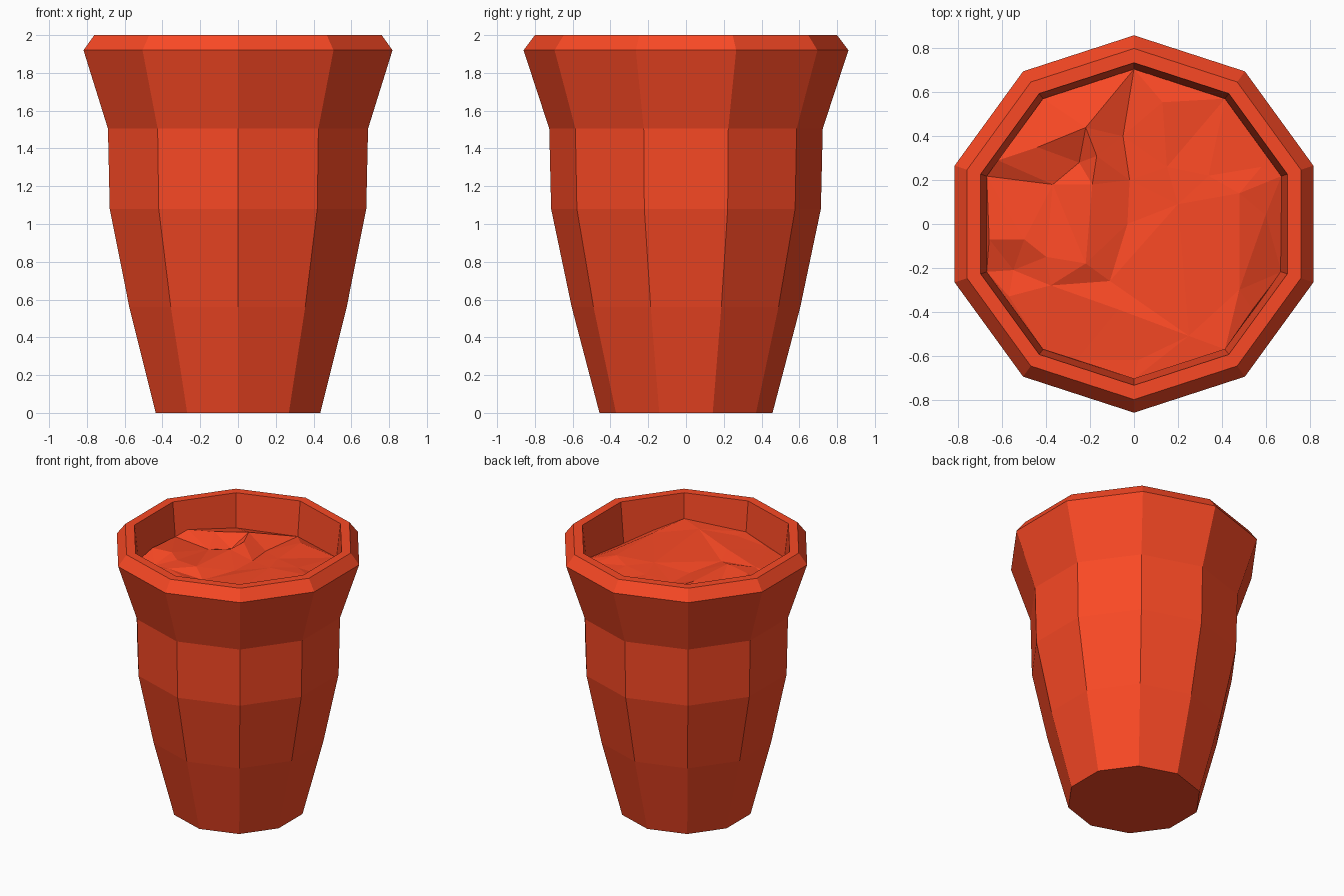
import bpy, bmesh, math
from mathutils import Vector
from mathutils.geometry import delaunay_2d_cdt

if "Cube" in bpy.data.objects:
    bpy.data.objects.remove(bpy.data.objects["Cube"])

SIDES = 10
clay = bpy.data.materials.new("terracotta")
clay.diffuse_color = (0.95, 0.066, 0.018, 1)
clay.use_nodes = True
clay.node_tree.nodes["Principled BSDF"].inputs["Base Color"].default_value = clay.diffuse_color


def ring_xy(r):
    return [(r * math.cos(math.pi / 2 + 2 * math.pi * i / SIDES),
             r * math.sin(math.pi / 2 + 2 * math.pi * i / SIDES)) for i in range(SIDES)]


def add_object(name, bm):
    bmesh.ops.recalc_face_normals(bm, faces=bm.faces)
    mesh = bpy.data.meshes.new(name)
    bm.to_mesh(mesh)
    bm.free()
    mesh.materials.append(clay)
    obj = bpy.data.objects.new(name, mesh)
    bpy.context.collection.objects.link(obj)
    return obj


# Pot: ten-sided profile, outside up, over the rim and down the inner wall
profile = [(0.458, 0), (0.605, 0.56), (0.714, 1.08), (0.724, 1.505),
           (0.86, 1.92), (0.80, 2.0), (0.735, 2.0), (0.698, 1.66)]
bm = bmesh.new()
rings = [[bm.verts.new((x, y, z)) for x, y in ring_xy(r)] for r, z in profile]
for a, b in zip(rings, rings[1:]):
    for i in range(SIDES):
        j = (i + 1) % SIDES
        bm.faces.new((a[i], a[j], b[j], b[i]))
bm.faces.new(rings[0])
add_object("pot", bm)

# Soil: rough, nearly level faceted surface with small ridges and dips
lumps = [(0.13, 0.555, 1.79), (-0.22, 0.44, 1.82), (-0.05, 0.40, 1.74),
         (-0.17, 0.31, 1.81), (-0.25, 0.28, 1.75), (-0.44, 0.35, 1.80),
         (-0.62, 0.29, 1.79), (-0.37, 0.18, 1.75), (-0.19, 0.18, 1.80),
         (-0.02, 0.20, 1.75), (0.15, 0.26, 1.79), (0.34, 0.22, 1.79),
         (0.58, 0.26, 1.76), (0.48, 0.14, 1.80), (0.20, 0.09, 1.80),
         (-0.03, 0.0, 1.75), (-0.22, -0.18, 1.80), (-0.11, -0.26, 1.76),
         (-0.40, -0.15, 1.79), (-0.50, -0.07, 1.79), (-0.66, -0.07, 1.78),
         (-0.55, -0.21, 1.73), (-0.57, -0.33, 1.75), (-0.38, -0.28, 1.78),
         (-0.26, -0.62, 1.76), (-0.07, -0.39, 1.79), (0.25, -0.51, 1.81),
         (0.48, -0.30, 1.80), (0.54, -0.39, 1.77), (0.60, 0.04, 1.76),
         (0.02, -0.62, 1.78)]
edge_heights = [1.745, 1.75, 1.75, 1.74, 1.75, 1.78, 1.82, 1.70, 1.75, 1.75]
points = [Vector(p) for p in lumps]
points += [Vector((x, y, z)) for (x, y), z in zip(ring_xy(0.706), edge_heights)]
verts, _, faces, origins, _, _ = delaunay_2d_cdt([p.xy for p in points], [], [], 0, 1e-5)
bm = bmesh.new()
soil = [bm.verts.new((v.x, v.y, points[o[0]].z)) for v, o in zip(verts, origins)]
for f in faces:
    bm.faces.new([soil[i] for i in f])
obj = add_object("soil", bm)
if obj.data.polygons[0].normal.z < 0:
    obj.data.flip_normals()
